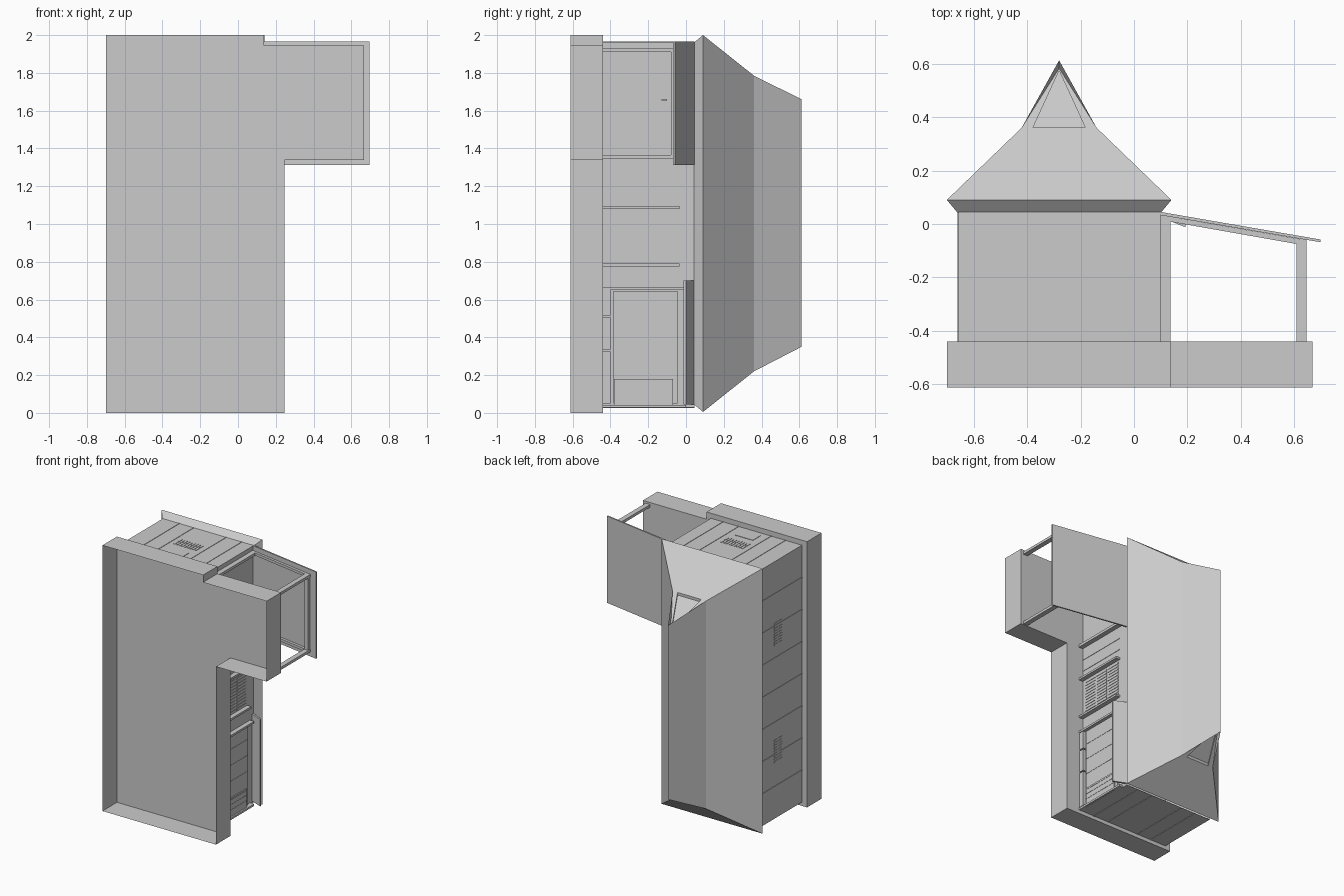
import bpy, bmesh
from mathutils import Vector

if "Cube" in bpy.data.objects:
    bpy.data.objects.remove(bpy.data.objects["Cube"])


def finish(name, bm):
    bmesh.ops.recalc_face_normals(bm, faces=bm.faces)
    me = bpy.data.meshes.new(name)
    bm.to_mesh(me)
    bm.free()
    ob = bpy.data.objects.new(name, me)
    bpy.context.collection.objects.link(ob)
    return ob


def add_box(bm, x0, x1, y0, y1, z0, z1):
    vs = bmesh.ops.create_cube(bm, size=1)['verts']
    for v in vs:
        v.co = Vector(((x0 + x1) / 2 + v.co.x * (x1 - x0),
                       (y0 + y1) / 2 + v.co.y * (y1 - y0),
                       (z0 + z1) / 2 + v.co.z * (z1 - z0)))


def boxes(name, items):
    bm = bmesh.new()
    for b in items:
        add_box(bm, *b)
    return finish(name, bm)


def prism(name, pts, a, b, axis='z', start=True, end=True):
    # extrude an outline in xy along z, or an outline in xz along y; caps optional
    def put(p, t):
        return (p[0], p[1], t) if axis == 'z' else (p[0], t, p[1])
    bm = bmesh.new()
    lo = [bm.verts.new(put(p, a)) for p in pts]
    hi = [bm.verts.new(put(p, b)) for p in pts]
    if start:
        bm.faces.new(lo)
    if end:
        bm.faces.new(hi)
    n = len(pts)
    for i in range(n):
        j = (i + 1) % n
        bm.faces.new((lo[i], lo[j], hi[j], hi[i]))
    return finish(name, bm)


# The house lies on its back: its own "up" is +y and its length runs along z.
Y0, Y1 = -0.44, 0.045
XL, XR, ZB, ZT = -0.657, 0.1, 0.028, 1.962

# L-shaped plinth with porch deck, open underneath
prism("plinth", [(-0.7, 0), (0.245, 0), (0.245, 1.34), (0.667, 1.34), (0.667, 1.945),
                 (0.137, 1.945), (0.137, 2), (-0.7, 2)], -0.612, Y0, 'y', start=False)
# House walls, open at floor and ceiling
prism("house_walls", [(XL, ZB), (XR, ZB), (XR, ZT), (XL, ZT)], Y0, Y1, 'y', False, False)

# Thin wall battens: rear wall, both end walls
t = 0.003
step = (ZT - ZB) / 8
boxes("rear_wall_battens", [(XL - t, XL, Y0, Y1, ZB + i * step - 0.003, ZB + i * step + 0.003)
                            for i in range(1, 8)])
for name, za, zb in (("upper_end", ZT, ZT + t), ("lower_end", ZB - t, ZB)):
    boxes(name + "_battens", [(x - 0.003, x + 0.003, Y0, Y1, za, zb)
                              for x in (-0.52, -0.40, -0.13, 0.0)])

# Slatted vents on the rear wall and the upper end wall
for k, zc in enumerate((0.54, 1.42)):
    boxes(f"rear_vent_{k}", [(XL - t, XL, y, y + 0.04, zc - 0.09 + i * 0.02, zc - 0.08 + i * 0.02)
                             for i in range(9) for y in (-0.20, -0.15)])
boxes("end_vent", [(-0.36 + i * 0.022, -0.35 + i * 0.022, y, y + 0.04, ZT, ZT + t)
                   for i in range(9) for y in (-0.25, -0.20)])
boxes("end_hatch", [(-0.34, -0.19, -0.40, -0.31, ZT, ZT + t)])

# Hipped roof: rings of (x0, x1, y, z0, z1), from soffit upward
bm = bmesh.new()
rings = []
for x0, x1, y, z0, z1 in ((-0.66, 0.1, 0.042, 0.045, 1.96), (-0.7, 0.14, 0.09, 0.005, 2.0),
                          (-0.42, -0.14, 0.36, 0.22, 1.785)):
    rings.append([bm.verts.new(p) for p in ((x0, y, z0), (x1, y, z0), (x1, y, z1), (x0, y, z1))])
for a, b in zip(rings, rings[1:]):
    for i in range(4):
        j = (i + 1) % 4
        bm.faces.new((a[i], a[j], b[j], b[i]))
bm.faces.new(rings[0])
r0 = bm.verts.new((-0.28, 0.612, 0.35))
r1 = bm.verts.new((-0.28, 0.612, 1.66))
top = rings[2]
bm.faces.new((top[1], top[2], r1, r0))
bm.faces.new((top[3], top[0], r0, r1))
# Each gablet: overhanging verges, end slope carried up, and a recessed triangle
for a, b, ridge, s in ((top[0], top[1], r0, 1), (top[2], top[3], r1, -1)):
    q = bm.verts.new((-0.28, 0.582, a.co.z + s * 0.177))
    bm.faces.new((a, q, ridge))
    bm.faces.new((b, ridge, q))
    mid = (a.co + b.co) / 2
    rim = [bm.verts.new(p) for p in (a.co.lerp(mid, 0.3), b.co.lerp(mid, 0.3), q.co.lerp(mid, 0.04))]
    deep = [bm.verts.new(v.co + Vector((0, 0, 0.02 * s))) for v in rim]
    outer = [a, b, q]
    for i in range(3):
        j = (i + 1) % 3
        bm.faces.new((rim[i], rim[j], deep[j], deep[i]))
        if i:
            bm.faces.new((outer[i], outer[j], rim[j], rim[i]))
    bm.faces.new(deep)
finish("main_roof", bm)

# Porch: sloping roof, rafters, posts, eave beam
prism("porch_roof", [(0.1, 0.045), (0.697, -0.058), (0.697, -0.068), (0.1, 0.033)], 1.312, 1.965)
for k, z in enumerate((1.345, 1.91)):
    prism(f"porch_rafter_{k}", [(0.1, 0.033), (0.645, -0.06), (0.61, -0.075), (0.1, 0.015)], z, z + 0.02)
    boxes(f"porch_post_{k}", [(0.607, 0.645, Y0, -0.056, z, z + 0.02),
                              (XR, 0.137, Y0, 0.02, z, z + 0.02)])
boxes("porch_beam", [(0.61, 0.64, -0.08, -0.056, 1.36, 1.92)])
boxes("porch_handle", [(XR, XR + 0.02, -0.13, -0.10, 1.655, 1.663)])

# Veranda wall posts and sill
boxes("veranda_posts", [(XR, 0.135, Y0, -0.035, z, z + 0.015) for z in (0.775, 1.08)]
      + [(XR, 0.135, Y0, 0.0, z, z + 0.015) for z in (0.028, 0.65)])
boxes("veranda_sill", [(XR, 0.13, Y0, -0.40, a, b)
                       for a, b in ((0.05, 0.325), (0.335, 0.505), (0.515, 0.65))])

# Sliding door panel with thin battens and a low panel
boxes("sliding_door", [(XR, 0.115, -0.385, -0.045, 0.05, 0.645)]
      + [(0.115, 0.117, -0.38, -0.05, z, z + 0.005) for z in (0.3, 0.42, 0.54)])
boxes("low_panel", [(0.115, 0.123, -0.38, -0.07, 0.025, 0.18)]
      + [(0.123, 0.125, -0.37, -0.08, z, z + 0.005) for z in (0.09, 0.13, 0.165)])

# Slatted window and plank wall
boxes("slatted_window", [(XR, XR + t, y, y + 0.11, 0.80 + i * 0.023, 0.812 + i * 0.023)
                         for i in range(12) for y in (-0.41, -0.285, -0.16)])
boxes("plank_battens", [(XR, XR + t, Y0, -0.04, z, z + 0.006) for z in (1.16, 1.25)])

# Awning over the sliding door
prism("awning", [(0.1, 0.042), (0.193, 0.0), (0.193, -0.012), (0.1, 0.025)], 0.045, 0.7)
